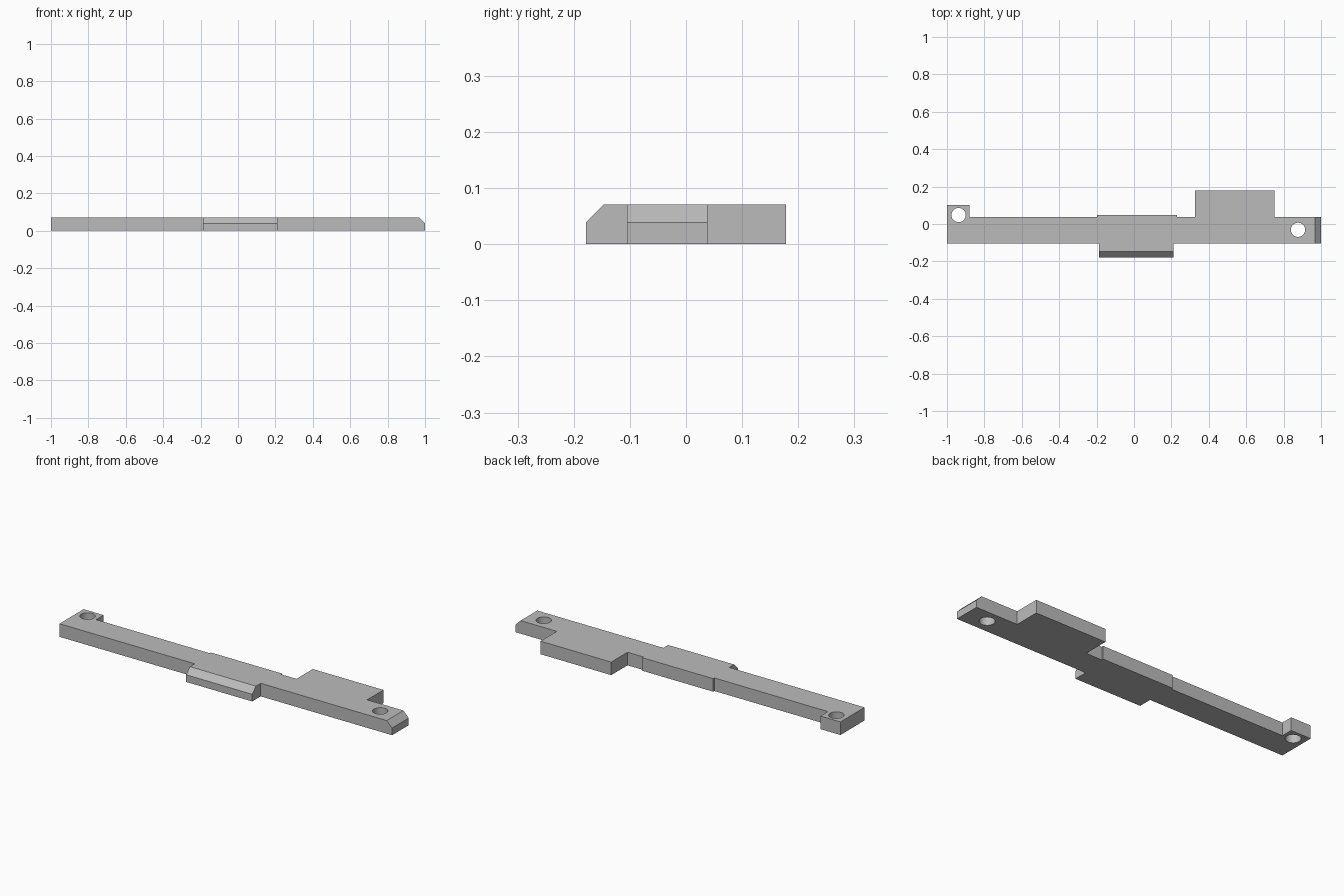
import bpy, bmesh
from mathutils import Vector

cube = bpy.data.objects.get("Cube")
if cube:
    bpy.data.objects.remove(cube, do_unlink=True)

HEIGHT = 0.071
CHAMFER = 0.032
HOLE_RADIUS = 0.038
FRONT, BACK = -0.178, 0.178
BAR_FRONT, BAR_BACK = -0.105, 0.038

grey = bpy.data.materials.new("plain grey")
grey.use_nodes = True
colour = (0.5, 0.5, 0.5, 1)
grey.diffuse_color = colour
grey.node_tree.nodes["Principled BSDF"].inputs["Base Color"].default_value = colour


def finish(bm, name):
    mesh = bpy.data.meshes.new(name)
    bm.to_mesh(mesh)
    bm.free()
    mesh.materials.append(grey)
    obj = bpy.data.objects.new(name, mesh)
    bpy.context.collection.objects.link(obj)
    return obj


# Plate outline: bar, front lip, rear block, shallow rear pad and end tab
outline = [
    (-1, BAR_FRONT), (-0.187, BAR_FRONT), (-0.187, FRONT), (0.21, FRONT),
    (0.21, BAR_FRONT), (1, BAR_FRONT), (1, BAR_BACK), (0.75, BAR_BACK),
    (0.75, BACK), (0.325, BACK), (0.325, BAR_BACK), (0.23, BAR_BACK),
    (0.23, 0.048), (-0.197, 0.048), (-0.197, BAR_BACK), (-0.88, BAR_BACK),
    (-0.88, 0.102), (-1, 0.102),
]
bm = bmesh.new()
base = bm.faces.new([bm.verts.new((x, y, 0)) for x, y in outline])
top = bmesh.ops.extrude_face_region(bm, geom=[base])["geom"]
bmesh.ops.translate(bm, vec=(0, 0, HEIGHT),
                    verts=[v for v in top if isinstance(v, bmesh.types.BMVert)])
bmesh.ops.recalc_face_normals(bm, faces=bm.faces)

# Chamfers on the front lip and the +x end
edges = [e for e in bm.edges if all(v.co.z > HEIGHT / 2 for v in e.verts)
         and (all(v.co.x > 0.99 for v in e.verts)
              or all(v.co.y < FRONT + 0.01 for v in e.verts))]
bmesh.ops.bevel(bm, geom=edges, offset=CHAMFER, offset_type='OFFSET',
                segments=1, affect='EDGES')
plate = finish(bm, "mounting_plate")

# Screw holes cut right through
cutters = bmesh.new()
for x, y in [(-0.938, 0.048), (0.877, -0.031)]:
    ring = bmesh.ops.create_cone(cutters, cap_ends=True, segments=48,
                                 radius1=HOLE_RADIUS, radius2=HOLE_RADIUS, depth=0.3)
    bmesh.ops.translate(cutters, verts=ring["verts"], vec=Vector((x, y, HEIGHT / 2)))
cutter = finish(cutters, "screw_hole_cutter")
cutter.hide_render = True

bpy.ops.object.select_all(action='DESELECT')
bpy.context.view_layer.objects.active = plate
plate.select_set(True)
mod = plate.modifiers.new("screw_holes", 'BOOLEAN')
mod.operation = 'DIFFERENCE'
mod.solver = 'EXACT'
mod.object = cutter
bpy.ops.object.modifier_apply(modifier=mod.name)
bpy.data.objects.remove(cutter, do_unlink=True)
bpy.ops.object.shade_smooth_by_angle()
